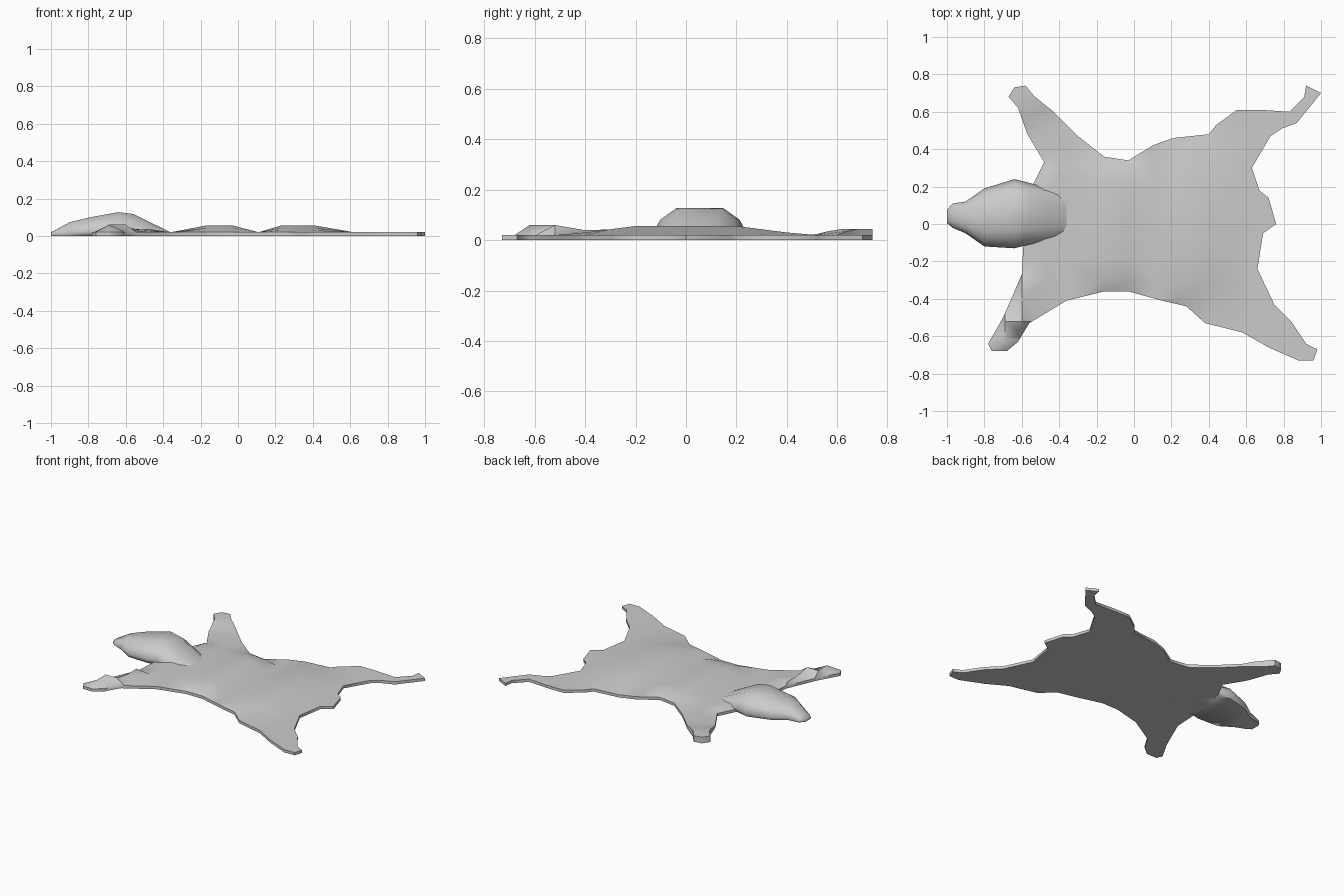
import bpy, bmesh, math
from mathutils import Vector

cube = bpy.data.objects.get("Cube")
if cube:
    bpy.data.objects.remove(cube, do_unlink=True)

fur = bpy.data.materials.new("grey_fur")
fur.use_nodes = True
fur.diffuse_color = (0.6, 0.6, 0.6, 1)
fur.node_tree.nodes["Principled BSDF"].inputs["Base Color"].default_value = (0.6, 0.6, 0.6, 1)

RIM = 0.02


def finish(name, bm, angle):
    """Turn a bmesh into a smooth-shaded object."""
    bmesh.ops.recalc_face_normals(bm, faces=bm.faces)
    mesh = bpy.data.meshes.new(name)
    bm.to_mesh(mesh)
    bm.free()
    obj = bpy.data.objects.new(name, mesh)
    bpy.context.collection.objects.link(obj)
    mesh.materials.append(fur)
    bpy.ops.object.select_all(action='DESELECT')
    obj.select_set(True)
    bpy.context.view_layer.objects.active = obj
    bpy.ops.object.shade_smooth_by_angle(angle=math.radians(angle))
    return obj


def interp(table, v):
    """Piecewise linear lookup, clamped at both ends."""
    if v <= table[0][0]:
        return table[0][1]
    for (a, fa), (b, fb) in zip(table, table[1:]):
        if v <= b:
            return fa + (fb - fa) * (v - a) / (b - a)
    return table[-1][1]


# Low folds running across the hide, fading towards its long edges
folds_along = [(-.6, .035), (-.36, 0), (-.17, .036), (-.03, .036),
               (.11, 0), (.23, .036), (.41, .036), (.62, 0)]
fade_across = [(.2, 1), (.48, 0)]


def bump(x, y, cx, cy, height):
    """Padded paw: flat on top, falling to nothing a short way out."""
    d = math.hypot(x - cx, y - cy)
    return height * interp([(.1, 1), (.2, 0)], d)


def hide_height(x, y, on_rim):
    z = RIM + bump(x, y, -.6, .7, .024)
    if not on_rim:
        z += interp(folds_along, x) * interp(fade_across, abs(y))
        z += bump(x, y, -.65, -.57, .04)
    return z


# Outline of the hide, clockwise from the shoulder by the neck
outline = [
    (-.54, .21), (-.48, .33), (-.57, .48), (-.62, .62), (-.67, .68), (-.64, .73),
    (-.58, .74), (-.53, .68), (-.43, .6), (-.3, .47), (-.16, .36), (-.03, .34),
    (.1, .42), (.21, .46), (.4, .48), (.44, .53), (.55, .61), (.68, .61),
    (.83, .6), (.91, .68), (.92, .74), (1, .7), (.87, .54), (.79, .51),
    (.73, .47), (.63, .3), (.67, .18), (.72, .14), (.76, 0), (.69, -.05),
    (.66, -.24), (.75, -.43), (.84, -.52), (.92, -.64), (.98, -.67), (.96, -.73),
    (.88, -.73), (.72, -.66), (.58, -.58), (.38, -.53), (.28, -.44), (.15, -.41),
    (-.03, -.36), (-.16, -.36), (-.36, -.41), (-.56, -.53), (-.62, -.63),
    (-.68, -.68), (-.76, -.68), (-.78, -.64), (-.7, -.5), (-.6, -.27), (-.58, .1)]

# Hide: one outline face, cut into a grid along the folds, then raised
bm = bmesh.new()
bm.faces.new([bm.verts.new((x, y, 0)) for x, y in outline])
cuts = [(Vector((x, 0, 0)), Vector((1, 0, 0)))
        for x in (-.69, -.6, -.48, -.36, -.17, -.03, .11, .23, .41, .62)]
cuts += [(Vector((0, y, 0)), Vector((0, 1, 0)))
         for y in (-.62, -.52, -.4, -.3, -.2, 0, .2, .3, .4, .52, .62, .69)]
for point, normal in cuts:
    bmesh.ops.bisect_plane(bm, geom=bm.verts[:] + bm.edges[:] + bm.faces[:],
                           dist=1e-4, plane_co=point, plane_no=normal)
bmesh.ops.triangulate(bm, faces=bm.faces[:])
under = bmesh.ops.duplicate(bm, geom=bm.verts[:] + bm.edges[:] + bm.faces[:])
under_verts = {g for g in under["geom"] if isinstance(g, bmesh.types.BMVert)}
rim_edges = [e for e in bm.edges if e.is_boundary]
for v in bm.verts:
    if v not in under_verts:
        v.co.z = hide_height(v.co.x, v.co.y, v.is_boundary)
bmesh.ops.bridge_loops(bm, edges=rim_edges)
finish("hide", bm, 50)

# Head: low wedge lofted from the nose back to the neck
# (x, centre y, half width, height)
stations = [(-1, .04, .035, .02), (-.97, .045, .065, .036), (-.9, .035, .085, .075),
            (-.8, .035, .155, .1), (-.64, .055, .185, .13), (-.56, .055, .165, .12),
            (-.46, .05, .14, .07), (-.36, .05, .11, .02)]
# Half cross-section as (share of width, share of height)
section = [(.9, 0), (1, .25), (.85, .62), (.5, .98)]
section += [(-w, h) for w, h in reversed(section)]

bm = bmesh.new()
rings = [[bm.verts.new((x, cy + w * half, h * top)) for w, h in section]
         for x, cy, half, top in stations]
n = len(section)
for a, b in zip(rings, rings[1:]):
    for i in range(n):
        j = (i + 1) % n
        bm.faces.new((a[i], a[j], b[j], b[i]))
bm.faces.new(rings[0])
bm.faces.new(rings[-1])
finish("head", bm, 60)
